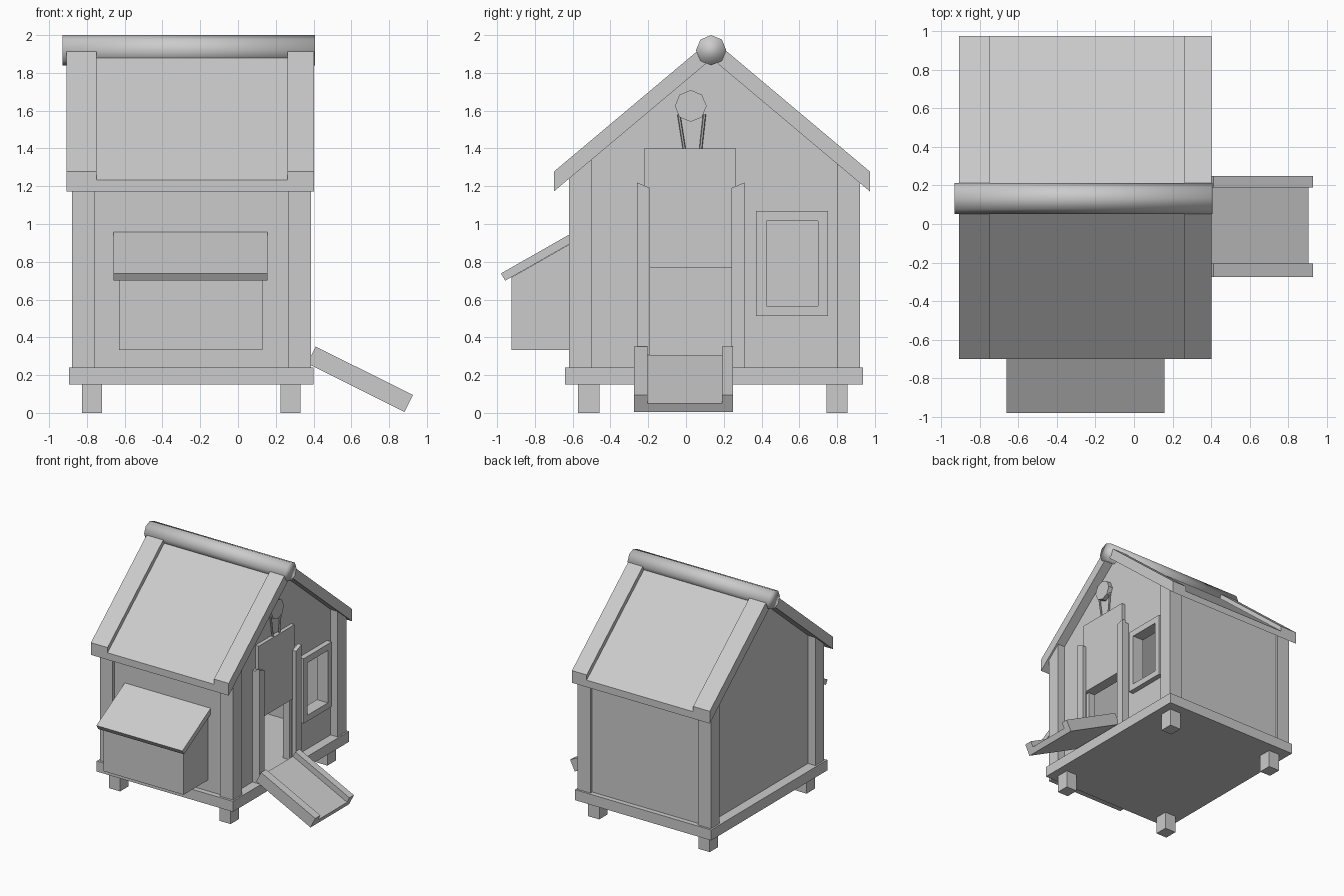
import bpy, bmesh, math
from mathutils import Vector

if "Cube" in bpy.data.objects:
    bpy.data.objects.remove(bpy.data.objects["Cube"], do_unlink=True)

grey = bpy.data.materials.new("plain grey")
grey.use_nodes = True
COLOUR = (0.6, 0.6, 0.6, 1)
grey.diffuse_color = COLOUR
grey.node_tree.nodes["Principled BSDF"].inputs["Base Color"].default_value = COLOUR


def prism(name, profile, start, end, axis="x"):
    """Extrude a (y, z) profile along x, or an (x, z) profile along y."""
    def place(p, d):
        return (d, p[0], p[1]) if axis == "x" else (p[0], d, p[1])
    bm = bmesh.new()
    face = bm.faces.new([bm.verts.new(place(p, start)) for p in profile])
    out = bmesh.ops.extrude_face_region(bm, geom=[face])["geom"]
    shift = Vector(place((0, 0), end - start))
    bmesh.ops.translate(bm, vec=shift, verts=[v for v in out if isinstance(v, bmesh.types.BMVert)])
    bmesh.ops.recalc_face_normals(bm, faces=bm.faces)
    mesh = bpy.data.meshes.new(name)
    bm.to_mesh(mesh)
    bm.free()
    mesh.materials.append(grey)
    obj = bpy.data.objects.new(name, mesh)
    bpy.context.scene.collection.objects.link(obj)
    return obj


def box(name, x, y, z):
    return prism(name, [(y[0], z[0]), (y[1], z[0]), (y[1], z[1]), (y[0], z[1])], *x)


def rod(name, a, b, radius, sides=8, turn=0):
    a, b = Vector(a), Vector(b)
    bpy.ops.mesh.primitive_cylinder_add(vertices=sides, radius=radius, depth=(b - a).length,
                                        location=(a + b) / 2)
    obj = bpy.context.object
    obj.name = name
    obj.rotation_euler = (b - a).to_track_quat("Z", "Y").to_euler()
    obj.data.materials.append(grey)
    return obj


def cut(target, cutter):
    mod = target.modifiers.new("opening", "BOOLEAN")
    mod.operation, mod.solver, mod.object = "DIFFERENCE", "EXACT", cutter
    bpy.context.view_layer.objects.active = target
    bpy.ops.object.modifier_apply(modifier=mod.name)
    bpy.data.objects.remove(cutter, do_unlink=True)


# Main dimensions
RIDGE_Y, SLOPE, FLOOR = 0.137, 0.84, 0.24
WALL_X = (-0.81, 0.32)
WALL_Y = (-0.595, 0.895)


def under(y):
    """Height of the roof underside."""
    return 1.875 - SLOPE * abs(y - RIDGE_Y)


# Base and legs
box("base", (-0.895, 0.4), (-0.64, 0.937), (0.15, FLOOR))
for x in (-0.825, 0.225):
    for y in (-0.572, 0.743):
        box("leg", (x, x + 0.105), (y, y + 0.113), (0, 0.15))

# Corner posts with sloped tops
for x in (-0.88, 0.265):
    for y in (-0.62, 0.8):
        prism("corner_post", [(y, FLOOR), (y + 0.12, FLOOR), (y + 0.12, under(y + 0.12)),
                              (y, under(y))], x, x + 0.122)

# Hollow walls
for name, y in (("front_wall", WALL_Y[0]), ("back_wall", WALL_Y[1] - 0.06)):
    prism(name, [(y, FLOOR), (y + 0.06, FLOOR), (y + 0.06, under(y + 0.06)), (y, under(y))], *WALL_X)
gable = [(WALL_Y[0], FLOOR), (WALL_Y[1], FLOOR), (WALL_Y[1], under(WALL_Y[1])),
         (RIDGE_Y, under(RIDGE_Y)), (WALL_Y[0], under(WALL_Y[0]))]
prism("right_gable_wall", gable, WALL_X[0], WALL_X[0] + 0.06)
door_wall = prism("door_gable_wall", gable, WALL_X[1] - 0.06, WALL_X[1])
cut(door_wall, box("door_cutter", (0.1, 0.5), (-0.19, 0.24), (0.2, 0.77)))
cut(door_wall, box("window_cutter", (0.1, 0.5), (0.425, 0.7), (0.565, 1.015)))

# Window frame
frame = box("window_frame", (WALL_X[1] - 0.02, 0.365), (0.37, 0.752), (0.513, 1.07))
cut(frame, box("frame_cutter", (0.1, 0.5), (0.425, 0.7), (0.565, 1.015)))

# Sliding door in its two rails
box("sliding_door", (WALL_X[1], 0.352), (-0.222, 0.265), (0.77, 1.4))
for outer, inner in ((-0.26, -0.19), (0.31, 0.24)):
    prism("door_rail", [(outer, FLOOR), (inner, FLOOR), (inner, 1.19), (outer, 1.22)], 0.352, 0.385)
    edge = outer + (0.036 if outer < 0 else -0.043)
    box("door_rail_side", (WALL_X[1], 0.352), sorted((outer, edge)), (FLOOR, 1.2))

# Pulley and cords
rod("pulley", (0.32, 0.025, 1.625), (0.36, 0.025, 1.625), 0.084)
for top, bottom in ((-0.038, -0.008), (0.098, 0.077)):
    rod("cord", (0.337, top, 1.58), (0.337, bottom, 1.39), 0.008, 6)

# Roof: recessed panels between raised end boards
for name, x0, x1, thick in (("roof_panel", -0.75, 0.262, 0.06),
                            ("roof_end_board", -0.908, -0.75, 0.105),
                            ("roof_end_board", 0.262, 0.402, 0.105)):
    ys = (RIDGE_Y - 0.837, RIDGE_Y, RIDGE_Y + 0.837)
    prism(name, [(y, under(y)) for y in ys] + [(y, under(y) + thick) for y in reversed(ys)], x0, x1)
ridge = rod("ridge_pole", (-0.93, 0.133, 1.92), (0.407, 0.133, 1.92), 0.08)
for poly in ridge.data.polygons:
    poly.use_smooth = True

# Nest box with sloped lid
LID = 0.57
front, back = -0.925, WALL_Y[0]
prism("nest_box", [(front, 0.333), (back, 0.333), (back, 0.7 + LID * (back + 0.955)),
                   (front, 0.7 + LID * (front + 0.955))], -0.63, 0.13)
prism("nest_box_lid", [(-0.98, 0.738), (-0.957, 0.7), (back, 0.7 + LID * (back + 0.957)),
                       (back, 0.738 + LID * (back + 0.98))], -0.66, 0.157)

# Ramp with raised side boards
foot = Vector((0.882, 0.005))
along = Vector((-0.895, 0.446))
normal = Vector((0.446, 0.895))
for name, y0, y1, thick in (("ramp_board", -0.205, 0.19, 0.05),
                            ("ramp_side", -0.275, -0.205, 0.1),
                            ("ramp_side", 0.19, 0.25, 0.1)):
    head = foot + along * 0.576
    prism(name, [foot, head, head + normal * thick, foot + normal * thick], y0, y1, "y")
